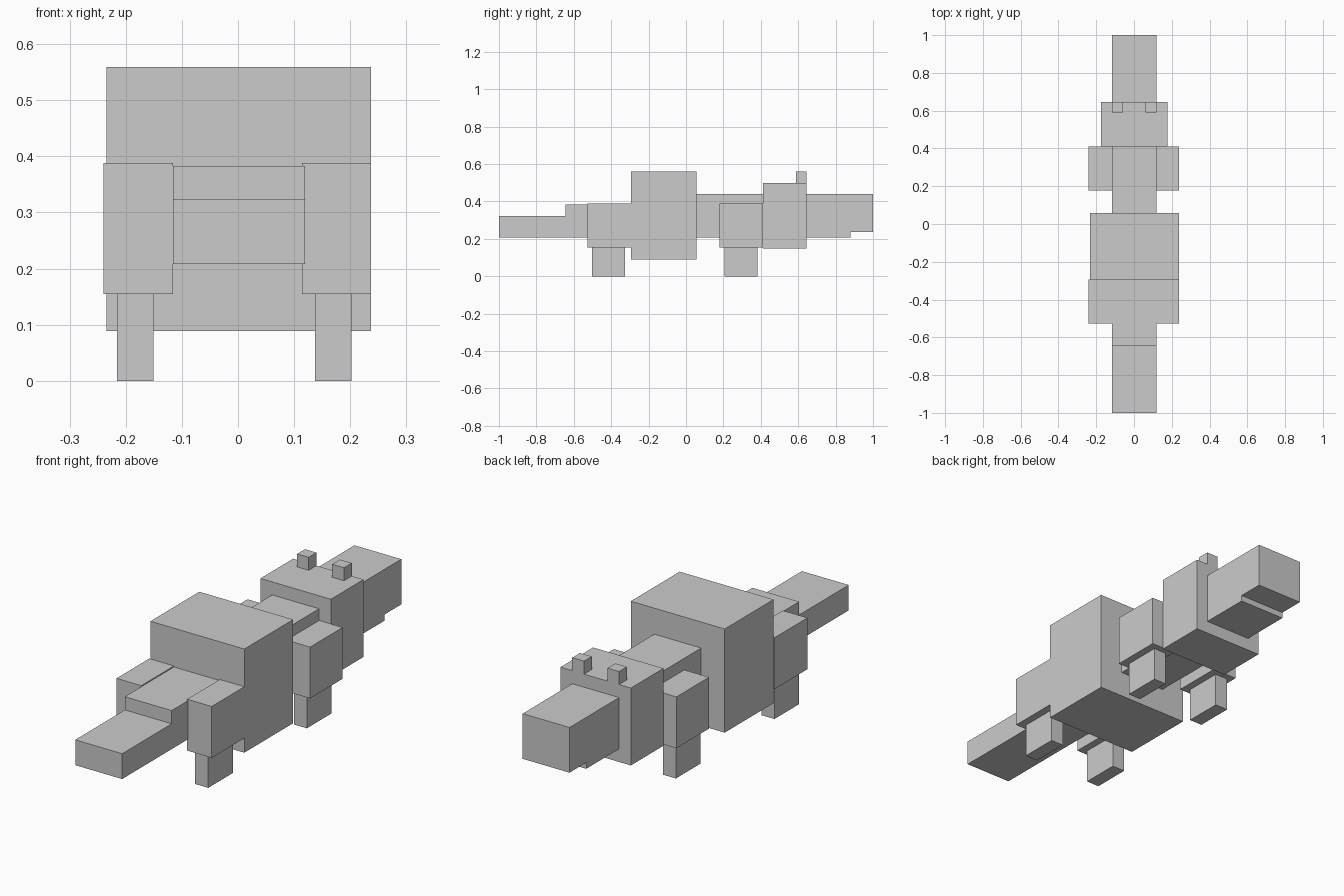
import bpy
import bmesh
from mathutils import Vector

if "Cube" in bpy.data.objects:
    bpy.data.objects.remove(bpy.data.objects["Cube"])


def box(name, x, y, z):
    """Box from (min, max) ranges along each axis."""
    lo, hi = Vector((x[0], y[0], z[0])), Vector((x[1], y[1], z[1]))
    bm = bmesh.new()
    bmesh.ops.create_cube(bm, size=1)
    bmesh.ops.scale(bm, vec=hi - lo, verts=bm.verts)
    mesh = bpy.data.meshes.new(name)
    bm.to_mesh(mesh)
    bm.free()
    obj = bpy.data.objects.new(name, mesh)
    obj.location = (lo + hi) / 2
    bpy.context.collection.objects.link(obj)
    return obj


# Parts along the spine, from tail to snout
MID = (-0.116, 0.119)
box("tail_tip", MID, (-1.0, -0.645), (0.208, 0.323))
box("tail_base", MID, (-0.645, -0.293), (0.208, 0.383))
box("body", (-0.234, 0.237), (-0.293, 0.057), (0.089, 0.559))
box("neck", MID, (0.057, 0.411), (0.208, 0.441))
box("head", (-0.175, 0.178), (0.411, 0.645), (0.149, 0.5))
box("snout", MID, (0.645, 1.0), (0.236, 0.441))
box("lower_jaw", MID, (0.645, 0.88), (0.208, 0.236))

# Left and right eyes, and legs in two segments
SIDES = {
    "left": ((-0.116, -0.058), (-0.24, -0.116), (-0.216, -0.151)),
    "right": ((0.06, 0.119), (0.114, 0.237), (0.137, 0.202)),
}
LEGS = {
    "front": ((0.178, 0.411), (0.205, 0.381)),
    "back": ((-0.527, -0.293), (-0.502, -0.325)),
}
for side, (eye_x, thigh_x, foot_x) in SIDES.items():
    box(f"{side}_eye", eye_x, (0.589, 0.645), (0.5, 0.559))
    for end, (thigh_y, foot_y) in LEGS.items():
        box(f"{end}_{side}_upper_leg", thigh_x, thigh_y, (0.155, 0.388))
        box(f"{end}_{side}_lower_leg", foot_x, foot_y, (0.0, 0.155))
